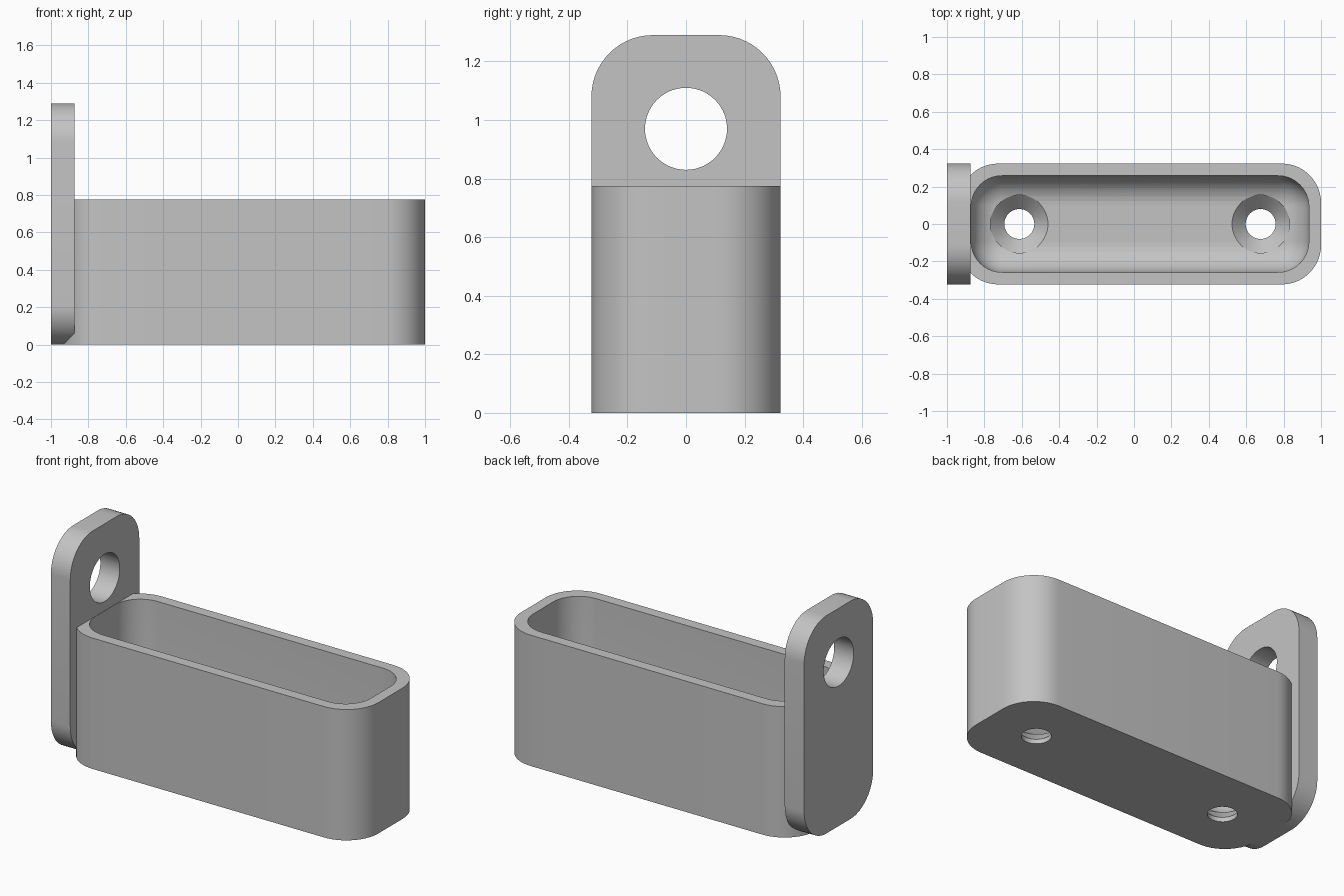
import bpy, bmesh
from math import sin, cos, pi, radians
from mathutils import Matrix

cube = bpy.data.objects.get("Cube")
if cube:
    bpy.data.objects.remove(cube, do_unlink=True)

grey = bpy.data.materials.new("plain grey")
grey.use_nodes = True
colour = (0.55, 0.55, 0.55, 1)
grey.diffuse_color = colour
grey.node_tree.nodes["Principled BSDF"].inputs["Base Color"].default_value = colour

STEPS = 14  # segments per quarter turn


def ring(hx, hy, r, z):
    """Rounded rectangle outline at height z (a circle when hx = hy = r)."""
    pts = []
    for q, (sx, sy) in enumerate([(1, 1), (-1, 1), (-1, -1), (1, -1)]):
        for k in range(STEPS + 1):
            a = (q + k / STEPS) * pi / 2
            pts.append((sx * (hx - r) + r * cos(a), sy * (hy - r) + r * sin(a), z))
    return pts


def loft(name, rings, matrix):
    """Closed solid through a stack of matching outlines."""
    bm = bmesh.new()
    loops = [[bm.verts.new(p) for p in pts] for pts in rings]
    n = len(loops[0])
    for a, b in zip(loops, loops[1:]):
        for i in range(n):
            j = (i + 1) % n
            bm.faces.new((a[i], a[j], b[j], b[i]))
    bm.faces.new(loops[0][::-1])
    bm.faces.new(loops[-1])
    bmesh.ops.remove_doubles(bm, verts=bm.verts, dist=1e-5)
    bmesh.ops.recalc_face_normals(bm, faces=bm.faces)
    bm.transform(matrix)
    mesh = bpy.data.meshes.new(name)
    bm.to_mesh(mesh)
    bm.free()
    mesh.materials.append(grey)
    obj = bpy.data.objects.new(name, mesh)
    bpy.context.collection.objects.link(obj)
    return obj


def cut(obj, cutter):
    """Subtract the cutter and discard it."""
    cutter.hide_render = True
    mod = obj.modifiers.new("hole", "BOOLEAN")
    mod.operation, mod.solver, mod.object = "DIFFERENCE", "EXACT", cutter
    bpy.context.view_layer.objects.active = obj
    bpy.ops.object.modifier_apply(modifier=mod.name)
    bpy.data.objects.remove(cutter, do_unlink=True)


def smooth(obj):
    bpy.ops.object.select_all(action="DESELECT")
    obj.select_set(True)
    bpy.context.view_layer.objects.active = obj
    bpy.ops.object.shade_smooth_by_angle(angle=radians(30))


# Open tray: outer wall, rim, inner wall, then a rounded transition to the floor
HX, HY, TOP, WALL, FLOOR, FILLET = 0.968, 0.323, 0.775, 0.065, 0.1, 0.16
CENTRE = 1 - HX
rings = [ring(HX, HY, 0.21, 0), ring(HX, HY, 0.21, TOP)]
ix, iy, ir = HX - WALL, HY - WALL, 0.165
rings.append(ring(ix, iy, ir, TOP))
for k in range(11):
    a = k / 10 * pi / 2
    inset = FILLET * (1 - cos(a))
    rings.append(ring(ix - inset, iy - inset, ir - inset,
                      FLOOR + FILLET * (1 - sin(a))))
tray = loft("tray", rings, Matrix.Translation((CENTRE, 0, 0)))

# Countersunk screw holes through the floor
for side in (-1, 1):
    profile = [(0.08, -0.1), (0.08, 0.027), (0.155, FLOOR + 0.002), (0.155, 0.3)]
    cutter = loft("screw_cutter", [ring(r, r, r, z) for r, z in profile],
                  Matrix.Translation((CENTRE + side * 0.645, 0, 0)))
    cut(tray, cutter)
smooth(tray)

# Upright hanging plate, outline laid in the y-z plane
upright = Matrix(((0, 0, 1, 0), (1, 0, 0, 0), (0, 1, 0, 0), (0, 0, 0, 1)))
HEIGHT = 1.29
plate = loft("hanging_plate",
             [ring(HY, HEIGHT / 2, 0.21, x) for x in (-1, -0.873)],
             Matrix.Translation((0, 0, HEIGHT / 2)) @ upright)
eye = loft("eye_cutter", [ring(0.14, 0.14, 0.14, x) for x in (-1.2, -0.7)],
           Matrix.Translation((0, 0, 0.97)) @ upright)
cut(plate, eye)
smooth(plate)
